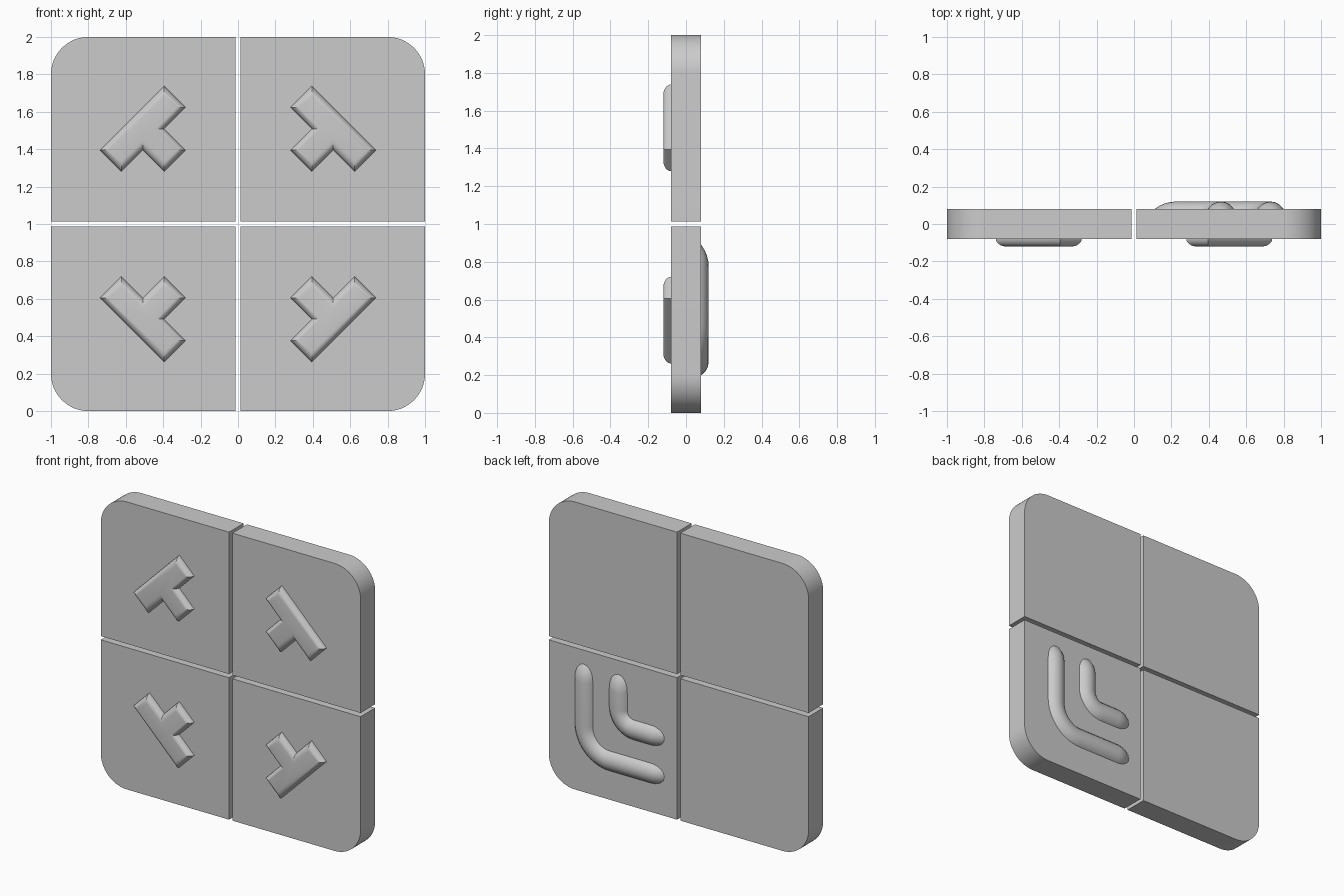
import bpy, bmesh, math
from mathutils import Vector

if "Cube" in bpy.data.objects:
    bpy.data.objects.remove(bpy.data.objects["Cube"])

GREY = (0.6, 0.6, 0.6, 1)
mat = bpy.data.materials.new("plain grey")
mat.use_nodes = True
mat.diffuse_color = GREY
mat.node_tree.nodes["Principled BSDF"].inputs["Base Color"].default_value = GREY


def finish(obj, angle):
    bpy.ops.object.select_all(action='DESELECT')
    obj.select_set(True)
    bpy.context.view_layer.objects.active = obj
    bpy.ops.object.shade_smooth_by_angle(angle=math.radians(angle))


def prism(name, outline, y_back, y_front, round_off=0):
    """Extrude an x/z outline along y, optionally rounding its front rim."""
    bm = bmesh.new()
    face = bm.faces.new([bm.verts.new((x, y_back, z)) for x, z in outline])
    new = bmesh.ops.extrude_face_region(bm, geom=[face])["geom"]
    front = [v for v in new if isinstance(v, bmesh.types.BMVert)]
    bmesh.ops.translate(bm, verts=front, vec=(0, y_front - y_back, 0))
    bmesh.ops.recalc_face_normals(bm, faces=bm.faces)
    if round_off:
        rim = [e for e in bm.edges if all(v in front for v in e.verts)]
        bmesh.ops.bevel(bm, geom=rim, offset=round_off, segments=6,
                        profile=0.5, affect='EDGES')
    mesh = bpy.data.meshes.new(name)
    bm.to_mesh(mesh)
    bm.free()
    mesh.materials.append(mat)
    obj = bpy.data.objects.new(name, mesh)
    bpy.context.collection.objects.link(obj)
    finish(obj, 30)


def arc(center, radius, start, end, steps):
    angles = [math.radians(start + (end - start) * i / steps) for i in range(steps + 1)]
    return [(center[0] + radius * math.cos(a), center[1] + radius * math.sin(a)) for a in angles]


# Quarter panel with one rounded outer corner, measured from the middle
GAP = 0.013
panel = [(GAP, GAP), (1, GAP)] + arc((0.8, 0.8), 0.2, 0, 90, 16) + [(GAP, 1)]

# T emblem on the diagonal: three-square bar outside, one-square stem inside
S = 0.1145
grid = [(-1.5, 0), (-1.5, 1), (1.5, 1), (1.5, 0), (0.5, 0), (0.5, -1), (-0.5, -1), (-0.5, 0)]
emblem = [(0.452 + S * (v + u), 0.452 + S * (v - u)) for u, v in grid]

for vertical, sz in (("upper", 1), ("lower", -1)):
    for side, sx in (("left", 1), ("right", -1)):
        place = lambda pts: [(sx * x, 1 + sz * z) for x, z in pts]
        prism(f"{vertical}_{side}_panel", place(panel), 0.08, -0.08)
        prism(f"{vertical}_{side}_emblem", place(emblem), -0.06, -0.12, 0.039)

# Rounded ridges on the back: L-shaped tubes whose ends dive into the panel
TUBE, DEPTH, DIVE, START = 0.081, 0.039, 0.104, 0.225


def ridge(name, corner, bend):
    # half path from the dived end along x, then the corner fillet
    half = [(START - DIVE * math.cos(math.radians(a)),
             DEPTH - DIVE + DIVE * math.sin(math.radians(a))) for a in range(0, 91, 9)]
    first = [Vector((x, y, 1 - corner)) for x, y in half]
    c = (corner - bend, 1 - corner + bend)
    fillet = [Vector((x, DEPTH, z)) for x, z in arc(c, bend, -90, 0, 14)]
    last = [Vector((corner, y, 1 - x)) for x, y in reversed(half)]
    path = first + fillet + last
    curve = bpy.data.curves.new(name, 'CURVE')
    curve.dimensions = '3D'
    curve.bevel_depth = TUBE
    curve.bevel_resolution = 8
    curve.use_fill_caps = True
    spline = curve.splines.new('POLY')
    spline.points.add(len(path) - 1)
    for point, co in zip(spline.points, path):
        point.co = (*co, 1)
    curve.materials.append(mat)
    obj = bpy.data.objects.new(name, curve)
    bpy.context.collection.objects.link(obj)
    bpy.ops.object.select_all(action='DESELECT')
    obj.select_set(True)
    bpy.context.view_layer.objects.active = obj
    bpy.ops.object.convert(target='MESH')
    finish(bpy.context.object, 40)


ridge("outer_back_ridge", 0.73, 0.2)
ridge("inner_back_ridge", 0.465, 0.12)
